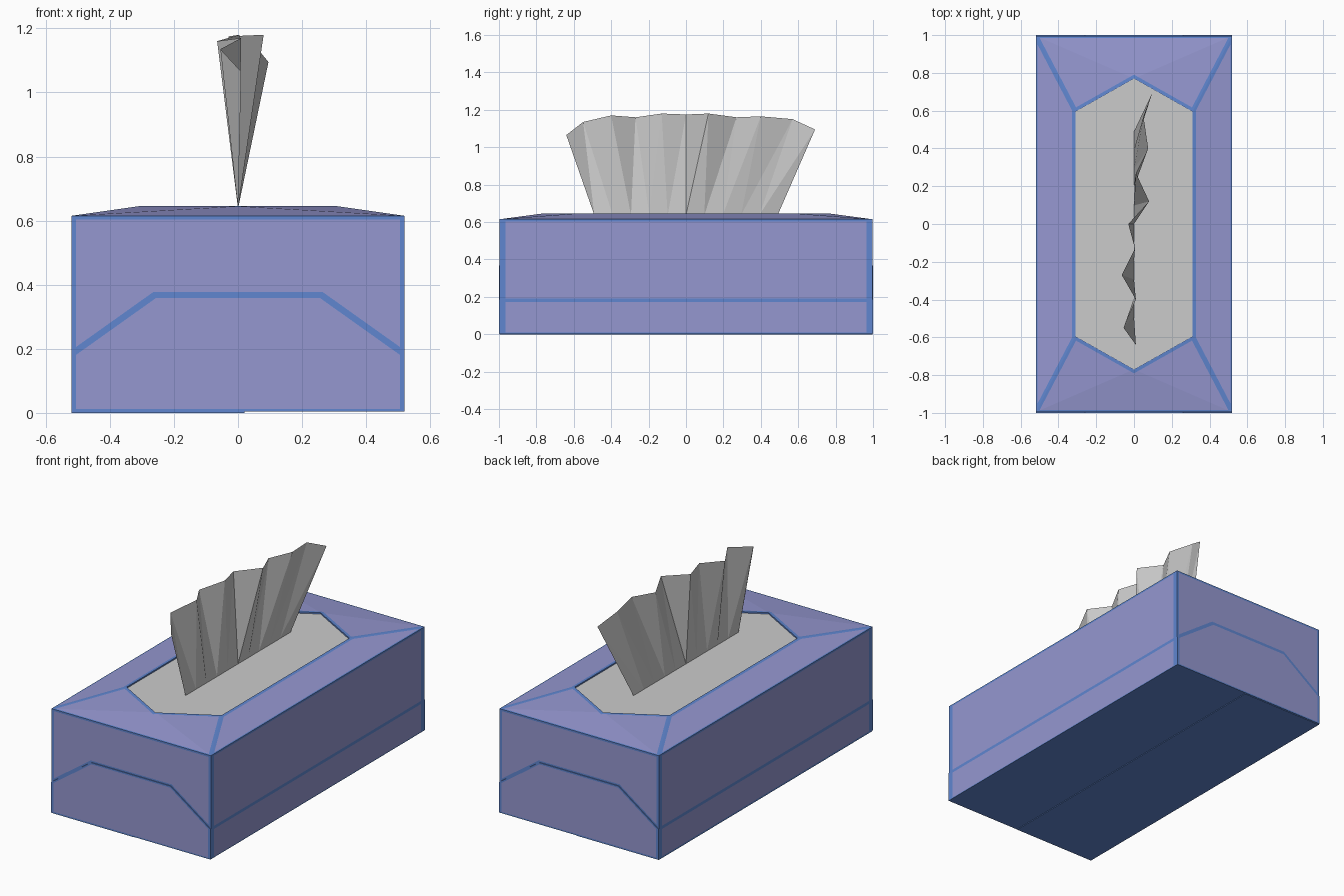
import bpy, bmesh
from mathutils import Vector

cube = bpy.data.objects.get("Cube")
if cube:
    bpy.data.objects.remove(cube)


def material(name, rgb):
    m = bpy.data.materials.new(name)
    m.use_nodes = True
    m.diffuse_color = (*rgb, 1)
    m.node_tree.nodes["Principled BSDF"].inputs["Base Color"].default_value = (*rgb, 1)
    return m


LILAC = material("lilac card", (0.30, 0.31, 0.63))
BLUE = material("blue trim", (0.115, 0.24, 0.63))
GREY = material("tissue grey", (0.60, 0.60, 0.60))

W, L, H, RIM = 0.52, 0.996, 0.615, 0.645
FLAP, BASE = 0.004, 0.004
HEX = [(0.31, 0.595), (0, 0.77), (-0.31, 0.595), (-0.31, -0.595), (0, -0.77), (0.31, -0.595)]
CORNERS = [(W, L), (-W, L), (-W, -L), (W, -L)]
CHEVRON = Vector((0.58, 0, 0.815))      # outward direction of the sloped flap edge
BEND = Vector((0.26, 0, 0.368))         # where the flap edge turns


def finish(name, bm, mats):
    me = bpy.data.meshes.new(name)
    bm.to_mesh(me)
    bm.free()
    for m in mats:
        me.materials.append(m)
    ob = bpy.data.objects.new(name, me)
    bpy.context.collection.objects.link(ob)
    return ob


def cut(bm, picks, co, no):
    """Slice only the faces for which picks(face) holds."""
    faces = [f for f in bm.faces if picks(f)]
    geom = faces + list({e for f in faces for e in f.edges}) + list({v for f in faces for v in f.verts})
    bmesh.ops.bisect_plane(bm, geom=geom, dist=1e-5, plane_co=co, plane_no=no)


def is_end(f): return abs(f.normal.y) > 0.9
def is_side(f): return abs(f.normal.x) > 0.9
def is_top(f): return f.normal.z > 0.5


def flap_distance(c):
    p = Vector((abs(c.x), 0, c.z)) - BEND
    return max(p.z, CHEVRON.dot(p))


def trim_end(bm):
    """Cut the trim lines of the short walls."""
    for s in (-1, 1):
        cut(bm, is_end, (s * 0.505, 0, 0), (1, 0, 0))
        for d in (-0.01, 0.01):
            n = Vector((s * CHEVRON.x, 0, CHEVRON.z))
            cut(bm, is_end, Vector((s * BEND.x, 0, BEND.z)) + n * d, n)
            cut(bm, is_end, (0, 0, BEND.z + d), (0, 0, 1))
    for z in (0.012, 0.604):
        cut(bm, is_end, (0, 0, z), (0, 0, 1))


def end_is_blue(c):
    return abs(c.x) > 0.505 or abs(flap_distance(c)) < 0.01 or c.z < 0.012 or c.z > 0.604


# Box: walls, sloping top frame and the shallow wall of the opening
bm = bmesh.new()
low = [bm.verts.new((x, y, BASE)) for x, y in CORNERS]
top = [bm.verts.new((x, y, H)) for x, y in CORNERS]
rim = [bm.verts.new((x, y, RIM)) for x, y in HEX]
well = [bm.verts.new((x, y, RIM - 0.01)) for x, y in HEX]
bm.faces.new(low)
for i in range(4):
    j = (i + 1) % 4
    bm.faces.new((low[i], low[j], top[j], top[i]))
for c, h in ((0, 0), (2, 3)):
    bm.faces.new((top[c], top[c + 1], rim[h + 1]))
    bm.faces.new((top[c], rim[h + 1], rim[h]))
    bm.faces.new((top[c + 1], rim[h + 2], rim[h + 1]))
    bm.faces.new((top[c + 1], top[(c + 2) % 4], rim[(h + 3) % 6], rim[h + 2]))
for i in range(6):
    j = (i + 1) % 6
    bm.faces.new((rim[i], rim[j], well[j], well[i]))
bm.faces.new(well)
bmesh.ops.recalc_face_normals(bm, faces=bm.faces)
bm.normal_update()
opening = [f for f in bm.faces if all(v in well for v in f.verts)]
bmesh.ops.delete(bm, geom=opening, context="FACES_ONLY")

# Trim lines on the walls
trim_end(bm)
for z in (0.01, 0.172, 0.19, 0.604):
    cut(bm, is_side, (0, 0, z), (0, 0, 1))
for s in (-1, 1):
    cut(bm, is_side, (0, s * 0.965, 0), (0, 1, 0))

# Trim lines on the top frame
hex_lines = []
for i in range(6):
    a, b = Vector((*HEX[i], 0)), Vector((*HEX[(i + 1) % 6], 0))
    n = (b - a).cross(Vector((0, 0, 1))).normalized()
    hex_lines.append((a, n))
    cut(bm, is_top, a + n * 0.018, n)
ridges = []
for (cx, cy), h in zip(CORNERS, (0, 2, 3, 5)):
    a, b = Vector((cx, cy, 0)), Vector((*HEX[h], 0))
    n = (b - a).cross(Vector((0, 0, 1))).normalized()
    ridges.append((a, n))
    for d in (-0.013, 0.013):
        cut(bm, lambda f: is_top(f) and f.calc_center_median().x * cx > 0
            or is_top(f) and abs(f.normal.y) > 0.05, a + n * d, n)
for s in (-1, 1):
    cut(bm, is_top, (s * (W - 0.008), 0, 0), (1, 0, 0))
    cut(bm, is_top, (0, s * (L - 0.01), 0), (0, 1, 0))


def top_is_blue(c):
    p = Vector((c.x, c.y, 0))
    near_rim = max((p - a).dot(n) for a, n in hex_lines) < 0.018
    near_ridge = any(abs((p - a).dot(n)) < 0.013 and p.x * a.x > 0 and p.y * a.y > 0
                     for a, n in ridges)
    return near_rim or near_ridge or abs(c.x) > W - 0.008 or abs(c.y) > L - 0.01


bm.normal_update()
for f in bm.faces:
    c = f.calc_center_median()
    if is_top(f):
        blue = top_is_blue(c)
    elif is_side(f) and c.z < H:
        blue = abs(c.y) > 0.965 or c.z < 0.01 or 0.172 < c.z < 0.19 or c.z > 0.604
    elif is_end(f) and c.z < H:
        blue = end_is_blue(c)
    else:
        blue = True
    f.material_index = int(blue)
finish("tissue_box", bm, [LILAC, BLUE])

# Folded flaps on the two short walls
for name, s in (("front_flap", -1), ("back_flap", 1)):
    bm = bmesh.new()
    outline = [(-W, BASE), (W, BASE), (W, 0.183), (0.26, 0.368), (-0.26, 0.368), (-W, 0.183)]
    face = bm.faces.new([bm.verts.new((x, s * L, z)) for x, z in outline])
    ext = bmesh.ops.extrude_face_region(bm, geom=[face])
    for v in ext["geom"]:
        if isinstance(v, bmesh.types.BMVert):
            v.co.y += s * FLAP
    bmesh.ops.recalc_face_normals(bm, faces=bm.faces)
    bm.normal_update()
    trim_end(bm)
    bm.normal_update()
    for f in bm.faces:
        f.material_index = int(not is_end(f) or end_is_blue(f.calc_center_median()))
    finish(name, bm, [LILAC, BLUE])

# Overlapping flap underneath
bm = bmesh.new()
bmesh.ops.create_cube(bm, size=1)
for v in bm.verts:
    v.co = (-W if v.co.x < 0 else 0.02, v.co.y * 2 * L, BASE if v.co.z > 0 else 0)
finish("bottom_flap", bm, [BLUE])

# Grey sheet inside the opening
bm = bmesh.new()
bm.faces.new([bm.verts.new((x, y, RIM - 0.008)) for x, y in HEX])
finish("opening_sheet", bm, [GREY])

# Pleated tissue fanning out of the opening: top edge points
fan = [(0.01, -0.64, 1.065), (-0.055, -0.55, 1.135), (0.01, -0.40, 1.17), (-0.065, -0.27, 1.16),
       (0.005, -0.13, 1.18), (-0.03, 0, 1.175), (0.08, 0.12, 1.18), (0.01, 0.27, 1.16),
       (0.075, 0.40, 1.165), (0.05, 0.57, 1.15), (0.095, 0.69, 1.095)]
bm = bmesh.new()
upper = [bm.verts.new(p) for p in fan]
lower = [bm.verts.new((0, (i - 5) * 0.098, RIM - 0.008)) for i in range(len(fan))]
for i in range(len(fan) - 1):
    bm.faces.new((lower[i], lower[i + 1], upper[i + 1]))
    bm.faces.new((lower[i], upper[i + 1], upper[i]))
finish("tissue", bm, [GREY])
